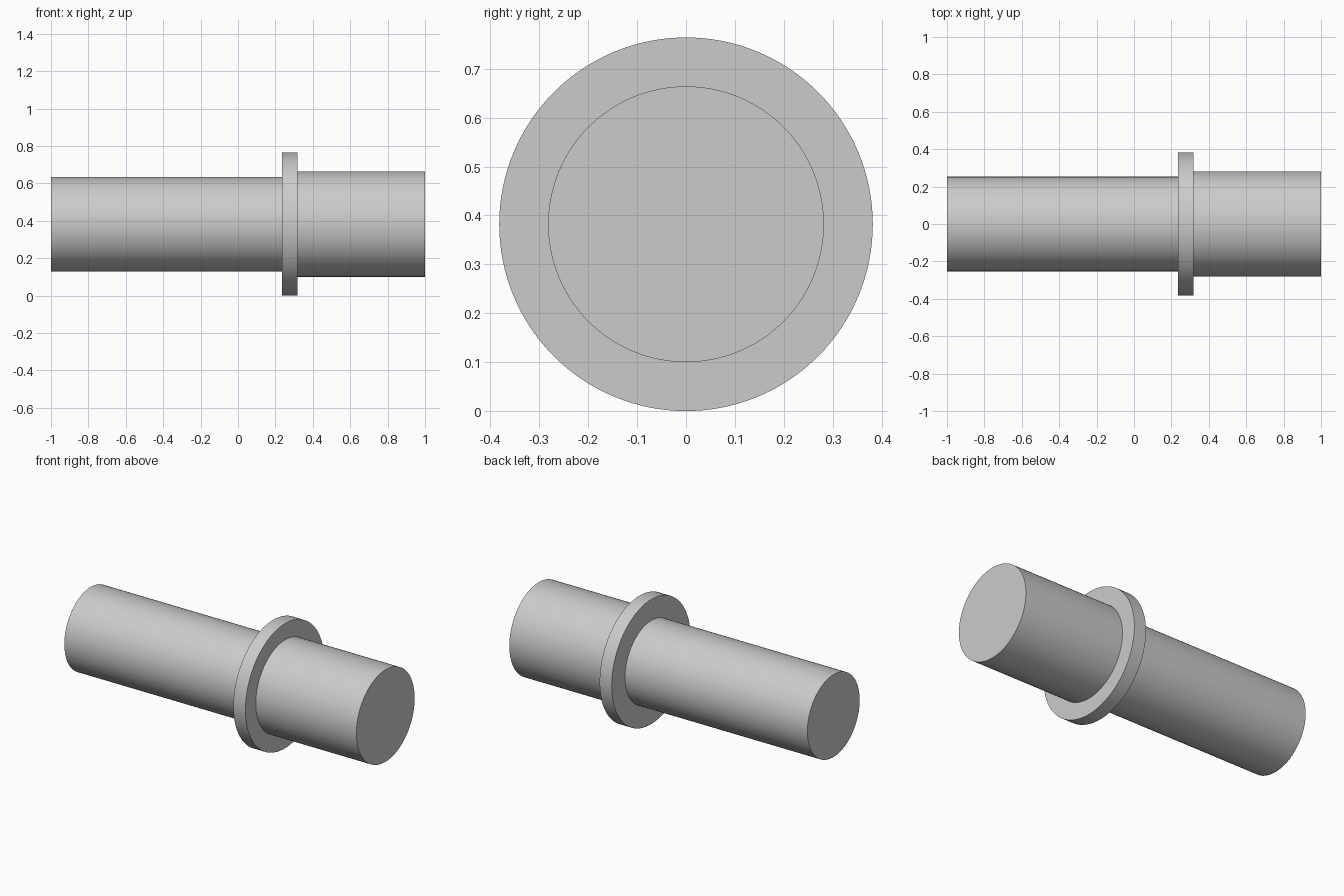
import bpy
import bmesh
import math
from mathutils import Vector

if "Cube" in bpy.data.objects:
    bpy.data.objects.remove(bpy.data.objects["Cube"], do_unlink=True)

SEGMENTS = 128
AXIS_HEIGHT = 0.382

# Plain grey metal
grey = bpy.data.materials.new("grey_metal")
grey.use_nodes = True
colour = (0.6, 0.6, 0.6, 1)
grey.diffuse_color = colour
grey.node_tree.nodes["Principled BSDF"].inputs["Base Color"].default_value = colour

# Half profile as (x, radius): long shaft, collar, short thick shaft
profile = [
    (-1, 0), (-1, 0.253), (0.236, 0.253),
    (0.236, 0.382), (0.318, 0.382),
    (0.318, 0.282), (1, 0.282), (1, 0),
]

# Turn the profile about the x axis into one closed body
bm = bmesh.new()
verts = [bm.verts.new((x, 0, r)) for x, r in profile]
edges = [bm.edges.new(pair) for pair in zip(verts, verts[1:])]
bmesh.ops.spin(bm, geom=verts + edges, cent=Vector(), axis=(1, 0, 0),
               angle=math.tau, steps=SEGMENTS)
bmesh.ops.remove_doubles(bm, verts=bm.verts, dist=0.0001)
bmesh.ops.recalc_face_normals(bm, faces=bm.faces)

mesh = bpy.data.meshes.new("collared_shaft")
bm.to_mesh(mesh)
bm.free()
mesh.materials.append(grey)

shaft = bpy.data.objects.new("collared_shaft", mesh)
shaft.location.z = AXIS_HEIGHT
bpy.context.collection.objects.link(shaft)

# Smooth round sides, sharp rims
bpy.ops.object.select_all(action="DESELECT")
shaft.select_set(True)
bpy.context.view_layer.objects.active = shaft
bpy.ops.object.shade_smooth_by_angle(angle=math.radians(30))
